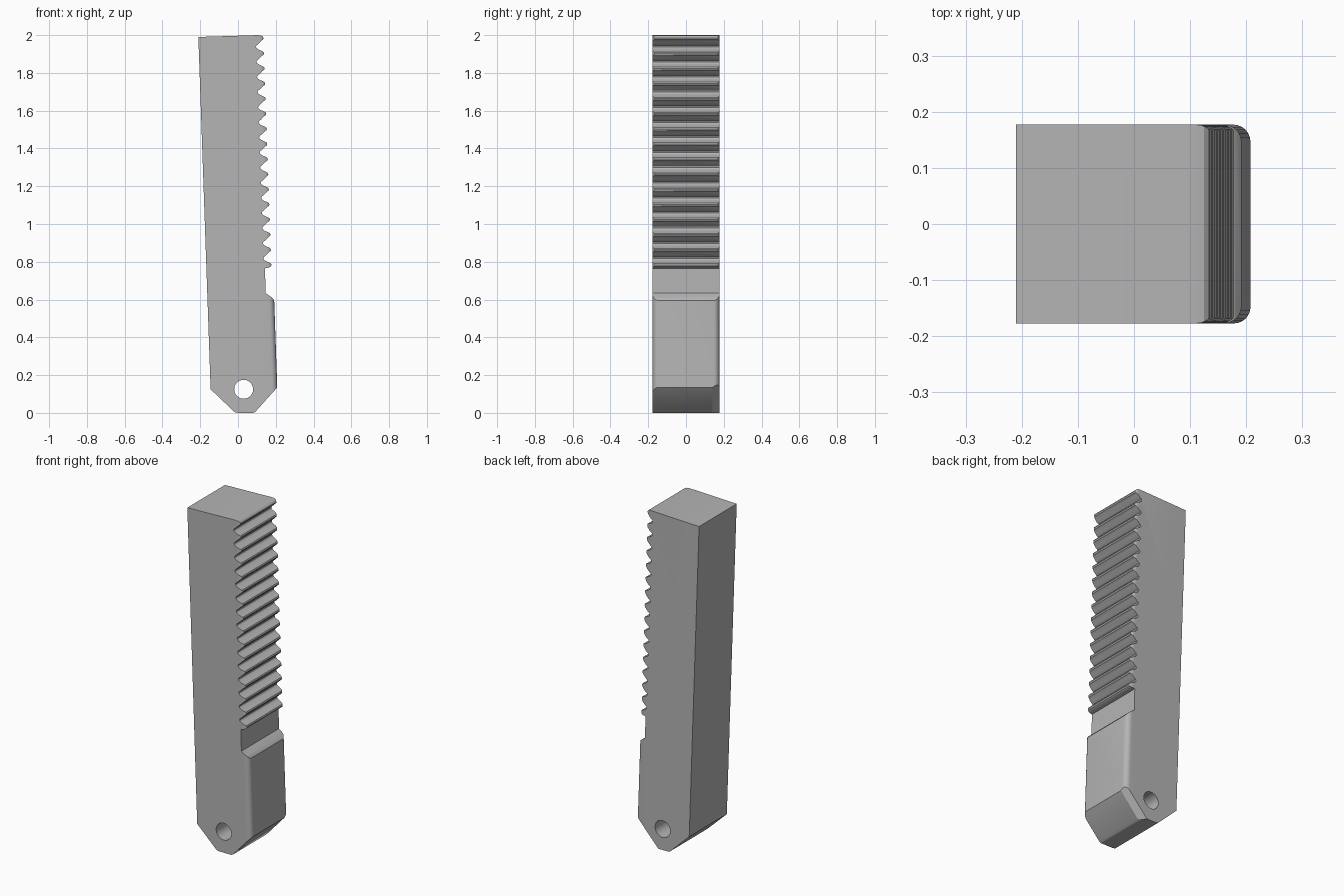
import bpy, bmesh, math
from mathutils import Vector

if "Cube" in bpy.data.objects:
    bpy.data.objects.remove(bpy.data.objects["Cube"])

HALF = 0.177      # half thickness
LEAN = 0.035      # sideways lean per unit of height
TEETH, PITCH = 16, 0.08

grey = bpy.data.materials.new("plain grey")
grey.use_nodes = True
grey.diffuse_color = (0.46, 0.46, 0.46, 1)
grey.node_tree.nodes["Principled BSDF"].inputs["Base Color"].default_value = (0.46, 0.46, 0.46, 1)


def prism(name, bottom, top, cut=None):
    """Solid between two matching loops, optionally trimmed by a plane."""
    bm = bmesh.new()
    a = [bm.verts.new(p) for p in bottom]
    b = [bm.verts.new(p) for p in top]
    n = len(a)
    bm.faces.new(a)
    bm.faces.new(b[::-1])
    for i in range(n):
        bm.faces.new((a[i], b[i], b[(i + 1) % n], a[(i + 1) % n]))
    if cut:
        geom = bm.verts[:] + bm.edges[:] + bm.faces[:]
        res = bmesh.ops.bisect_plane(bm, geom=geom, plane_co=cut[0], plane_no=cut[1],
                                     clear_outer=True, dist=1e-5)
        edges = [e for e in res["geom_cut"] if isinstance(e, bmesh.types.BMEdge)]
        bmesh.ops.holes_fill(bm, edges=edges, sides=0)
    bmesh.ops.recalc_face_normals(bm, faces=bm.faces[:])
    mesh = bpy.data.meshes.new(name)
    bm.to_mesh(mesh)
    bm.free()
    mesh.materials.append(grey)
    obj = bpy.data.objects.new(name, mesh)
    bpy.context.collection.objects.link(obj)
    return obj


# Side outline: pointed foot, heel and recess
outline = [(-0.21, 1.99), (-0.145, 0.125), (-0.018, 0.004), (0.0, 0), (0.08, 0),
           (0.092, 0.006), (0.208, 0.135), (0.192, 0.595), (0.18, 0.61),
           (0.146, 0.635), (0.143, 0.765)]

# Hooked teeth: (depth behind the tip line, height in the pitch)
tooth = [(0.012, 0.0), (0.003, 0.006), (0.0, 0.014), (0.003, 0.021), (0.012, 0.026),
         (0.03, 0.034), (0.039, 0.041), (0.042, 0.048), (0.039, 0.056), (0.03, 0.062)]
for i in range(TEETH):
    last = i == TEETH - 1
    for depth, rise in tooth[:4] if last else tooth:
        z = 0.77 + i * PITCH + rise
        outline.append((0.205 - LEAN * z - depth, z))
outline += [(0.125, 1.997), (0.105, 2.0)]

# Blade, with the rear edge of the sloping foot bevelled
blade = prism("toothed_blade",
              [(x, -HALF, z) for x, z in outline],
              [(x, HALF, z) for x, z in outline],
              cut=(Vector((0.208, 0.14, 0.135)), Vector((0.74, 0.53, -0.67)).normalized()))

# Leaning envelope that rounds both toothed-side edges
R = 0.03
plan = [(-0.6, -HALF - 0.05), (-0.1, -HALF - 0.05), (-0.1, -HALF)]
for side in (-1, 1):
    arc = [math.radians(90 * k / 6) for k in range(7)]
    pts = [(0.2125 - R + R * math.sin(t), side * (HALF - R + R * math.cos(t))) for t in arc]
    plan += pts if side < 0 else pts[::-1]
plan += [(-0.1, HALF), (-0.1, HALF + 0.05), (-0.6, HALF + 0.05)]
envelope = prism("rounding_envelope",
                 *[[(x - LEAN * z, y, z) for x, y in plan] for z in (-0.2, 2.2)])

# Pivot hole
circle = [math.tau * k / 40 for k in range(40)]
drill = prism("pivot_hole_cutter",
              *[[(0.03 + 0.05 * math.cos(t), y, 0.125 + 0.05 * math.sin(t)) for t in circle]
                for y in (-0.5, 0.5)])

for cutter, op in ((envelope, 'INTERSECT'), (drill, 'DIFFERENCE')):
    cutter.hide_render = True
    mod = blade.modifiers.new(cutter.name, 'BOOLEAN')
    mod.object, mod.operation, mod.solver = cutter, op, 'EXACT'

# Bake the cuts and discard the helpers
bpy.context.view_layer.update()
baked = bpy.data.meshes.new_from_object(
    blade.evaluated_get(bpy.context.evaluated_depsgraph_get()))
blade.modifiers.clear()
blade.data = baked
for cutter in (envelope, drill):
    bpy.data.objects.remove(cutter)

bpy.ops.object.select_all(action='DESELECT')
blade.select_set(True)
bpy.context.view_layer.objects.active = blade
bpy.ops.object.shade_smooth_by_angle(angle=math.radians(25))
